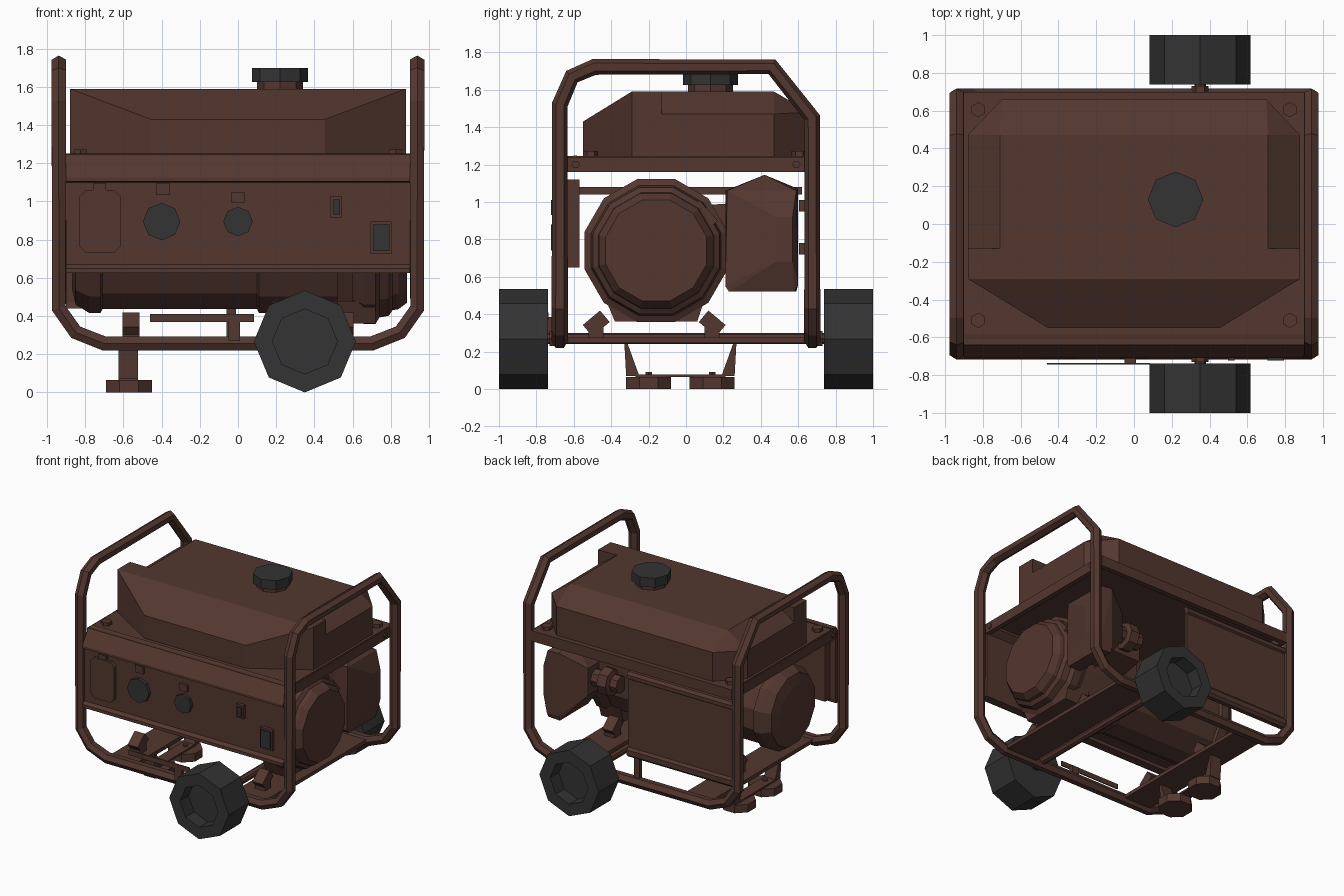
import bpy, bmesh, math

if "Cube" in bpy.data.objects:
    bpy.data.objects.remove(bpy.data.objects["Cube"])


def material(name, col):
    m = bpy.data.materials.new(name)
    m.diffuse_color = (*col, 1)
    m.use_nodes = True
    m.node_tree.nodes["Principled BSDF"].inputs["Base Color"].default_value = m.diffuse_color
    return m


BROWN = material("brown paint", (0.088, 0.038, 0.029))
DARK = material("dark rubber", (0.033, 0.033, 0.033))


def finish(name, bm, mat):
    bmesh.ops.recalc_face_normals(bm, faces=bm.faces)
    me = bpy.data.meshes.new(name)
    bm.to_mesh(me)
    bm.free()
    me.materials.append(mat)
    ob = bpy.data.objects.new(name, me)
    bpy.context.collection.objects.link(ob)
    return ob


def hull(name, pts, mat=BROWN):
    bm = bmesh.new()
    vs = [bm.verts.new(p) for p in pts]
    bmesh.ops.convex_hull(bm, input=vs)
    bmesh.ops.dissolve_limit(bm, angle_limit=0.02, verts=bm.verts, edges=bm.edges)
    return finish(name, bm, mat)


def box(name, x, y, z, mat=BROWN):
    return hull(name, [(a, b, c) for a in x for b in y for c in z], mat)


def lathe(name, axis, centre, profile, n, mat=BROWN, turn=0.0):
    """Rings of (position along axis, radius), capped at both ends."""
    bm = bmesh.new()
    rings = []
    for t, r in profile:
        ring = []
        for i in range(n):
            a = turn + 2 * math.pi * i / n
            u, v = centre[0] + r * math.cos(a), centre[1] + r * math.sin(a)
            p = {'x': (t, u, v), 'y': (u, t, v), 'z': (u, v, t)}[axis]
            ring.append(bm.verts.new(p))
        rings.append(ring)
    for a, b in zip(rings, rings[1:]):
        for i in range(n):
            j = (i + 1) % n
            bm.faces.new((a[i], a[j], b[j], b[i]))
    bm.faces.new(rings[0])
    bm.faces.new(rings[-1])
    return finish(name, bm, mat)


def extrude_x(name, prof, x0, x1, mat=BROWN):
    """(y, z) outline pushed along x."""
    bm = bmesh.new()
    f = bm.faces.new([bm.verts.new((x0, y, z)) for y, z in prof])
    g = bmesh.ops.extrude_face_region(bm, geom=[f])
    bmesh.ops.translate(bm, vec=(x1 - x0, 0, 0),
                        verts=[v for v in g['geom'] if isinstance(v, bmesh.types.BMVert)])
    bm.faces.ensure_lookup_table()
    if not f.is_valid or len(bm.faces) < len(prof) + 2:
        bm.faces.new([v for v in bm.verts if abs(v.co.x - x0) < 1e-6])
    return finish(name, bm, mat)


def tube(name, pts, r, cyclic=False, mat=BROWN):
    cu = bpy.data.curves.new(name, 'CURVE')
    cu.dimensions = '3D'
    cu.bevel_depth, cu.bevel_resolution, cu.use_fill_caps = r, 1, True
    sp = cu.splines.new('POLY')
    sp.points.add(len(pts) - 1)
    for p, q in zip(sp.points, pts):
        p.co = (*q, 1)
    sp.use_cyclic_u, sp.use_smooth = cyclic, False
    cu.materials.append(mat)
    ob = bpy.data.objects.new(name, cu)
    bpy.context.collection.objects.link(ob)
    return ob


def plate(name, x0, x1, z0, z1, y0, y1, c=0.0, mat=BROWN):
    o = [(x0 + c, z0), (x1 - c, z0), (x1, z0 + c), (x1, z1 - c),
         (x1 - c, z1), (x0 + c, z1), (x0, z1 - c), (x0, z0 + c)]
    return hull(name, [(x, y, z) for x, z in dict.fromkeys(o) for y in (y0, y1)], mat)


# Tubular frame: one continuous loop of rails, posts and handles
end = [(.70, -.675, .256), (.85, -.675, .315), (.938, -.675, .44), (.938, -.675, 1.52),
       (.938, -.61, 1.67), (.938, -.49, 1.722), (.938, .46, 1.722), (.938, .675, 1.45),
       (.938, .675, .44), (.85, .675, .315), (.70, .675, .256)]
tube("frame_tube", end + [(-x, y, z) for x, y, z in reversed(end)], .043, True)

# Base cross plates
box("base_plate_right", (.42, .70), (-.68, .68), (.245, .275))
box("base_plate_left", (-.69, -.45), (-.68, .68), (.245, .275))

# Top deck with end and back rails
box("deck_plate", (-.9, .9), (-.64, .70), (1.22, 1.245))
box("deck_back_rail", (-.9, .9), (.66, .70), (1.16, 1.24))
for s in (-1, 1):
    box("deck_end_rail", (s * .87, s * .91), (-.64, .67), (1.16, 1.24))
    for y in (-.51, .605):
        lathe("deck_bolt", 'z', (s * .825, y), [(1.24, .04), (1.272, .04)], 6, turn=math.pi / 6)
    for y in (-.59, .59):
        lathe("rail_bolt", 'x', (y, 1.2), [(s * .90, .022), (s * .92, .022)], 6)

# Front control panel with sloped hood
extrude_x("control_panel", [(-.585, 1.25), (-.64, 1.24), (-.71, 1.125), (-.71, 1.105), (-.685, 1.10),
                            (-.685, .67), (-.71, .65), (-.71, .625), (-.64, .625), (-.635, .66),
                            (-.635, 1.16), (-.585, 1.2)], -.9, .9)
box("panel_back_box", (-.85, .55), (-.64, -.57), (.65, 1.12))
plate("panel_cover", -.83, -.615, .73, 1.06, -.68, -.71, .035)
for x, z0, z1 in ((-.725, 1.06, 1.095), (-.395, 1.035, 1.095), (0, .995, 1.05)):
    plate("cover_hinge", x - .035, x + .035, z0, z1, -.68, -.705)
for x, r in ((-.4, .098), (0, .077)):
    lathe("outlet", 'y', (x, .895), [(-.68, r), (-.712, r)], 8, DARK)
for x0, x1, z0, z1 in ((.485, .545, .915, 1.025), (.695, .805, .725, .895)):
    plate("switch_frame", x0, x1, z0, z1, -.68, -.71)
    plate("switch_rocker", x0 + .012, x1 - .012, z0 + .016, z1 - .016, -.70, -.722, 0, DARK)

# Fuel tank: wide front half with bevelled nose, rear half with sloped shoulders
hull("tank_front", [(s * x, y, z) for s in (-1, 1) for x, y, z in
     ((.88, -.13, 1.24), (.88, -.13, 1.59), (.88, -.29, 1.24), (.88, -.29, 1.59),
      (.455, -.55, 1.24), (.455, -.55, 1.43))])
hull("tank_rear", [(s * x, y, z) for s in (-1, 1) for x, y, z in
     ((.88, -.13, 1.24), (.88, -.13, 1.47), (.71, -.13, 1.59), (.71, .47, 1.59),
      (.88, .47, 1.24), (.88, .47, 1.47), (.70, .66, 1.24), (.70, .66, 1.48))])
lathe("tank_neck", 'z', (.22, .13), [(1.58, .12), (1.64, .12)], 8)
lathe("fuel_cap", 'z', (.22, .13), [(1.625, .147), (1.70, .147)], 8, DARK)

# Alternator, engine block and recoil starter on one shaft line
AX = (-.16, .74)
lathe("alternator", 'x', AX, [(-.87, .2), (-.85, .29), (-.78, .335), (-.72, .335), (-.71, .315),
                              (.10, .315), (.11, .335), (.52, .335)], 12, turn=math.pi / 12)
hull("engine_block", [(x, y, z) for x in (.18, .64) for y, z in
     ((-.34, .46), (.08, .46), (.16, .62), (.16, .95), (0, 1.06), (-.32, 1.06), (-.47, .9), (-.47, .66))])
lathe("recoil_starter", 'x', AX, [(.60, .36), (.66, .395), (.72, .395), (.74, .36), (.79, .35),
                                  (.81, .32), (.84, .315), (.885, .28)], 12, turn=math.pi / 12)
hull("engine_base", [(x, y, z) for x in (.52, .72)
                     for y, z in ((-.43, .48), (.10, .48), (-.38, .36), (.06, .36))])
extrude_x("pull_handle", [(.04, .98), (.07, 1.01), (.17, .90), (.14, .87)], .72, .80)
hull("cylinder_head", [(x, y, z) for x in (.25, .55)
                       for y, z in ((.05, .65), (.05, .98), (.36, .72), (.36, 1.0))])
lathe("carburettor", 'x', (.40, .85), [(.30, .07), (.36, .07), (.37, .11), (.45, .11), (.46, .07), (.6, .07)], 8)

# Air filter housing with peaked top, pyramid face and tapered throat
hull("air_filter_box", [(.72, y, z) for y, z in ((.21, .55), (.23, .52), (.59, .52), (.60, .56),
                                               (.60, 1.07), (.42, 1.145), (.21, 1.06))]
     + [(.83, y, z) for y, z in ((.21, .55), (.23, .52), (.58, .52), (.60, .56), (.59, 1.06), (.22, 1.06))]
     + [(.88, y, z) for y in (.48, .57) for z in (.68, .92)]
     + [(.53, y, z) for y in (.34, .50) for z in (.74, .96)])

# Thin back panel with folded lips, standing on a strut
extrude_x("back_panel", [(.635, 1.13), (.67, 1.13), (.69, 1.11), (.69, 1.08), (.675, 1.07), (.675, .52),
                         (.69, .50), (.69, .46), (.67, .44), (.635, .44), (.655, .47), (.655, 1.10)], -.9, .05)
box("back_panel_strut", (-.06, -.01), (.65, .68), (.25, .46))
box("inner_rail", (-.62, -.57), (-.58, .62), (1.04, 1.08))
for z in (.75, .98):
    for x in (-.8, -.05):
        box("back_panel_clip", (x - .03, x + .03), (.605, .66), (z - .03, z + .03))

# Rubber mounts, tilted under engine and alternator
for x in (.56, -.56):
    for y, s in ((-.48, 1), (.14, -1)):
        ob = box("mount", (-.045, .045), (-.06, .06), (-.04, .04))
        ob.location = (x, y, .35)
        ob.rotation_euler = (s * math.radians(40), 0, 0)
        box("mount_foot", (x - .045, x + .045), (y - .04, y + .04), (.27, .33))

# Front leg bracket and feet
for s in (-1, 1):
    yc = -.03
    hull("leg_side", [(x, yc + s * y, z) for x in (-.625, -.525)
                      for y, z in ((.30, .25), (.285, .25), (.22, .07), (.29, .07))])
    lathe("foot", 'z', (-.57, yc + s * .17), [(0, .13), (.065, .13)], 8, turn=math.pi / 8)
    lathe("foot_bolt", 'z', (-.57, yc + s * .17), [(.07, .02), (.092, .02)], 6)
box("leg_bottom", (-.625, -.525), (-.27, .21), (.064, .078))

# Folded pull bar beside the front rail
box("pull_bar", (-.46, .085), (-.745, -.735), (.37, .41))
box("pull_bar_pivot", (-.05, .01), (-.74, -.70), (.27, .385))

# Axle and octagonal wheels with straight recessed hubs
lathe("axle", 'y', (.35, .27), [(-.88, .03), (.88, .03)], 8)
for s in (-1, 1):
    lathe("wheel", 'y', (.35, .267), [(s * .738, .1), (s * .738, .267), (s * 1.0, .267),
                                      (s * 1.0, .17), (s * .89, .17)], 8, DARK)
    lathe("axle_nut", 'y', (.35, .27), [(s * .70, .045), (s * .73, .045)], 6)
